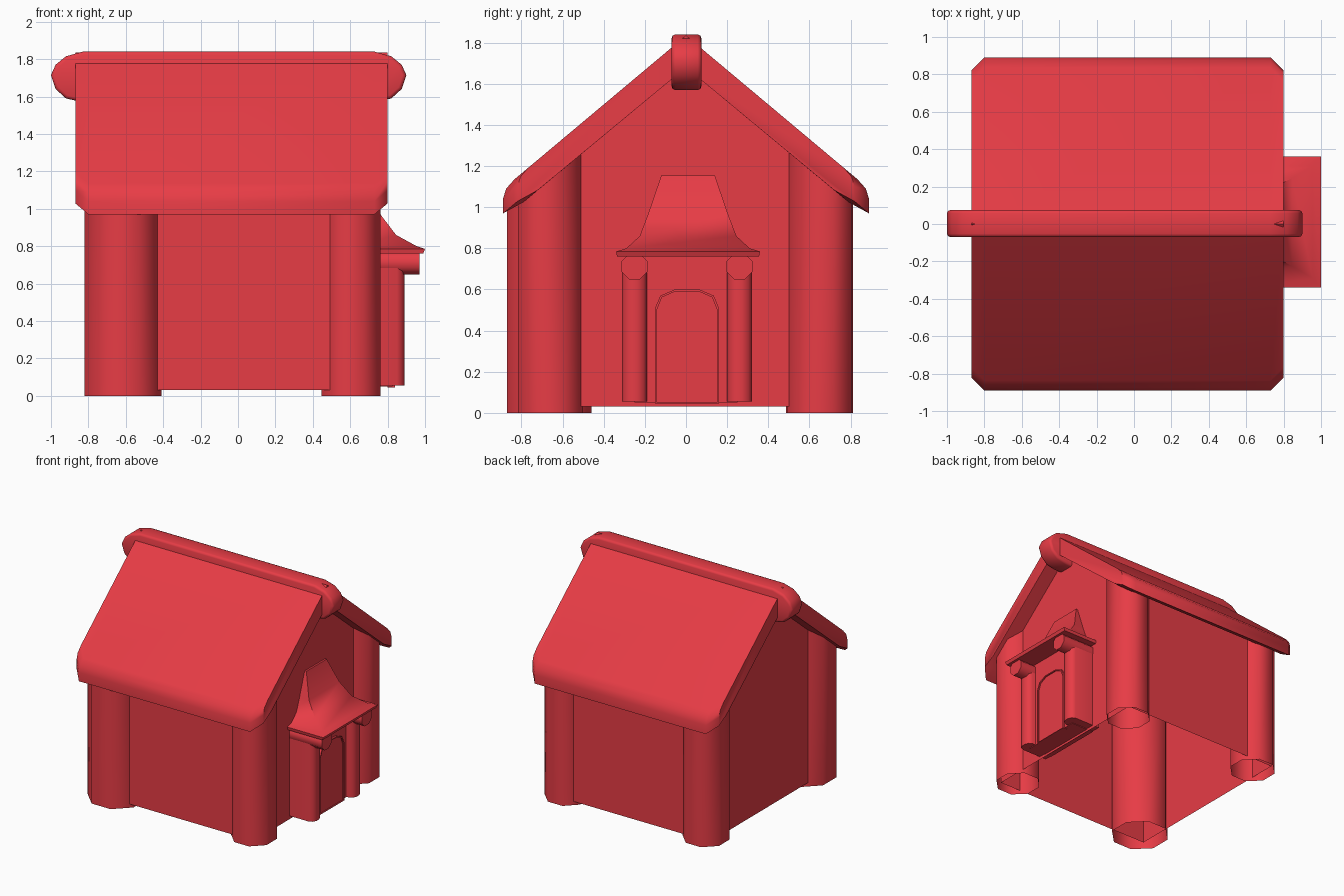
import bpy, bmesh, math

if "Cube" in bpy.data.objects:
    bpy.data.objects.remove(bpy.data.objects["Cube"])

red = bpy.data.materials.new("red")
red.diffuse_color = (0.8, 0.045, 0.06, 1)
red.use_nodes = True
red.node_tree.nodes["Principled BSDF"].inputs["Base Color"].default_value = red.diffuse_color


def loft(name, rings, start_cap=True, end_cap=True, bevel=0):
    """Skin a list of equal-length closed rings."""
    bm = bmesh.new()
    vs = [[bm.verts.new(p) for p in ring] for ring in rings]
    n = len(rings[0])
    for a, b in zip(vs, vs[1:]):
        for i in range(n):
            j = (i + 1) % n
            bm.faces.new((a[i], a[j], b[j], b[i]))
    if start_cap:
        bm.faces.new(vs[0][::-1])
    if end_cap:
        bm.faces.new(vs[-1])
    bmesh.ops.recalc_face_normals(bm, faces=bm.faces)
    if bevel:
        edges = [e for e in bm.edges if len(e.link_faces) == 2
                 and e.calc_face_angle() > 1.2]
        bmesh.ops.bevel(bm, geom=edges, offset=bevel, segments=2,
                        profile=0.5, affect='EDGES')
    me = bpy.data.meshes.new(name)
    bm.to_mesh(me)
    bm.free()
    me.materials.append(red)
    ob = bpy.data.objects.new(name, me)
    bpy.context.collection.objects.link(ob)
    bpy.ops.object.select_all(action='DESELECT')
    ob.select_set(True)
    bpy.context.view_layer.objects.active = ob
    bpy.ops.object.shade_smooth_by_angle(angle=math.radians(50))
    return ob


def along_x(pts, x):
    return [(x, y, z) for y, z in pts]


def circle(cx, cy, r, n=8):
    # octagon with flat sides facing the axes, sized to its flats
    r = r / math.cos(math.pi / n)
    return [(cx + r * math.cos((i + .5) * 2 * math.pi / n),
             cy + r * math.sin((i + .5) * 2 * math.pi / n)) for i in range(n)]


# House walls, hollow underneath
X0, X1, Y0, Y1 = -0.74, 0.68, -0.77, 0.75
base = [(X0, Y0), (X1, Y0), (X1, 0), (X1, Y1), (X0, Y1), (X0, 0)]
loft("house_walls", [[(x, y, 0.03) for x, y in base],
                     [(x, y, 1.75 - 0.82 * abs(y)) for x, y in base]],
     start_cap=False, end_cap=False)

# Corner posts, open tubes with tops sloped into the roof
for name, x, y, r in (("front_left_post", -0.615, -0.665, 0.205),
                      ("front_right_post", 0.605, -0.66, 0.158),
                      ("back_right_post", 0.605, 0.65, 0.158),
                      ("back_left_post", -0.635, 0.65, 0.163)):
    c = circle(x, y, r)
    loft(name, [[(px, py, 0) for px, py in c],
                [(px, py, 1.74 - 0.82 * abs(py)) for px, py in c]],
         start_cap=False, end_cap=False)


# Gable roof slab with clipped corners
def roof_ring(x, inset):
    side = [(0.835, 1.135), (0.875, 1.09), (0.89, 1.04), (0.89, 0.97), (0.79, 1.025)]
    side = [(y - inset, z + 0.84 * inset) for y, z in side]
    return along_x([(0, 1.835)] + side + [(0, 1.68)]
                   + [(-y, z) for y, z in side[::-1]], x)


loft("roof", [roof_ring(-0.87, 0.07), roof_ring(-0.80, 0),
              roof_ring(0.73, 0), roof_ring(0.80, 0.07)])

# Ridge log with rounded ends
end = [(0.78, 1.84), (0.87, 1.815), (0.925, 1.77), (0.95, 1.715),
       (0.925, 1.64), (0.87, 1.59), (0.78, 1.57)]
ridge = end + [(-x, z) for x, z in end[::-1]]
loft("ridge_log", [[(x - 0.05, y, z) for x, z in ridge] for y in (-0.07, 0.075)],
     bevel=0.018)

# Porch block and arched door
block = [(-0.25, 0.05), (0.25, 0.05), (0.25, 0.77), (-0.25, 0.77)]
loft("porch_wall", [along_x(block, 0.62), along_x(block, 0.825)])
door = [(-0.15, 0.045), (0.16, 0.045), (0.16, 0.51), (0.135, 0.57), (0.065, 0.6),
        (-0.055, 0.6), (-0.125, 0.57), (-0.15, 0.51)]
inner = [(0.005 + (y - 0.005) * 0.94, 0.05 + (z - 0.045) * 0.975) for y, z in door]
loft("porch_door", [along_x(door, 0.8), along_x(door, 0.84),
                    along_x(inner, 0.84), along_x(inner, 0.83)])

# Porch pillars and the round beams over them
for name, y in (("left", -0.25), ("right", 0.26)):
    sec = [(0.62, -0.06), (0.85, -0.06), (0.878, -0.045), (0.89, -0.015),
           (0.89, 0.015), (0.878, 0.045), (0.85, 0.06), (0.62, 0.06)]
    loft(name + "_porch_pillar",
         [[(x, y + d, z) for x, d in sec] for z in (0.055, 0.74)])
    beam = circle(y, 0.712, 0.063)
    loft(name + "_porch_beam", [along_x(beam, 0.62), along_x(beam, 0.97)])

# Flared porch roof: height, front edge, half width
tiers = [(0.76, 0.99, 0.345), (0.785, 1.0, 0.35), (0.80, 0.955, 0.30),
         (0.86, 0.845, 0.235), (0.965, 0.765, 0.195), (1.155, 0.695, 0.13)]
loft("porch_roof", [[(0.62, 0.01 - w, z), (x, 0.01 - w, z),
                     (x, 0.01 + w, z), (0.62, 0.01 + w, z)] for z, x, w in tiers])
